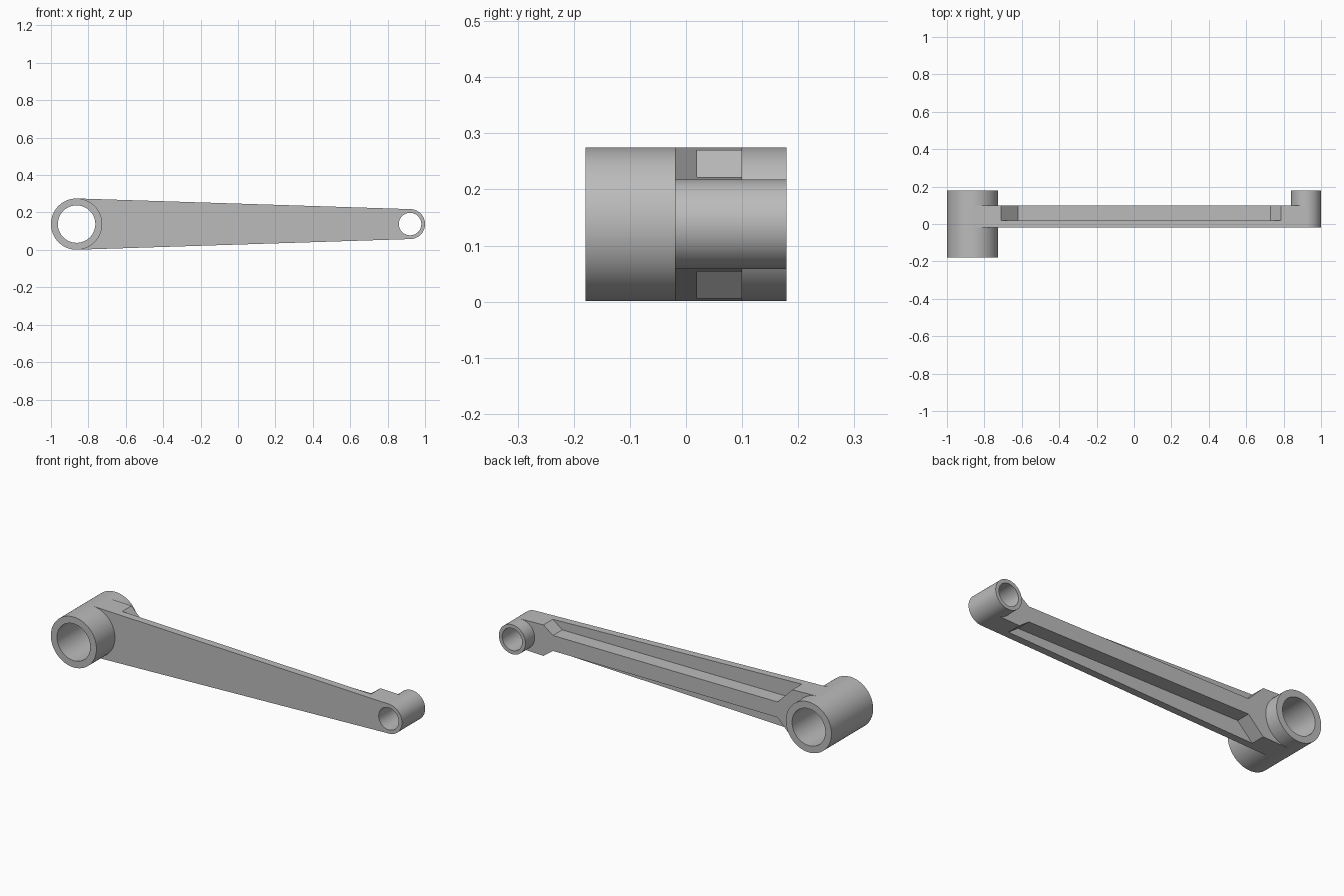
import bpy, bmesh, math

cube = bpy.data.objects.get("Cube")
if cube:
    bpy.data.objects.remove(cube)

ZC = 0.138                       # height of the arm's centre line
BIG_X, BIG_R, BIG_BORE = -0.863, 0.137, 0.10
SMALL_X, SMALL_R, SMALL_BORE = 0.92, 0.08, 0.06

metal = bpy.data.materials.new("grey metal")
metal.use_nodes = True
colour = (0.50, 0.50, 0.50, 1)
metal.diffuse_color = colour
metal.node_tree.nodes["Principled BSDF"].inputs["Base Color"].default_value = colour


def prism(name, outline, y0, y1):
    """Extrude an outline of (x, height from centre line) from y0 to y1."""
    bm = bmesh.new()
    face = bm.faces.new([bm.verts.new((x, y0, ZC + h)) for x, h in outline])
    moved = bmesh.ops.extrude_face_region(bm, geom=[face])["geom"]
    verts = [v for v in moved if isinstance(v, bmesh.types.BMVert)]
    bmesh.ops.translate(bm, verts=verts, vec=(0, y1 - y0, 0))
    bmesh.ops.recalc_face_normals(bm, faces=bm.faces)
    mesh = bpy.data.meshes.new(name)
    bm.to_mesh(mesh)
    bm.free()
    mesh.materials.append(metal)
    obj = bpy.data.objects.new(name, mesh)
    bpy.context.collection.objects.link(obj)
    return obj


def circle(x, r, n=96):
    return [(x + r * math.cos(math.tau * i / n), r * math.sin(math.tau * i / n)) for i in range(n)]


def mirrored(upper):
    return upper + [(x, -h) for x, h in reversed(upper)]


# Straight edges tangent to both bosses
slope = math.asin((BIG_R - SMALL_R) / (SMALL_X - BIG_X))
big_tangent = (BIG_X + BIG_R * math.sin(slope), BIG_R * math.cos(slope))
small_tangent = (SMALL_X + SMALL_R * math.sin(slope), SMALL_R * math.cos(slope))


def edge(x):
    return (x, big_tangent[1] - (x - big_tangent[0]) * math.tan(slope))


# Tapered front plate, and the rib behind it that flares at both ends
arm = prism("crank_arm", mirrored([big_tangent, small_tangent]), -0.02, 0.02)
RIB = 0.042
rib = prism("rib", mirrored([big_tangent, edge(-0.71), (-0.62, RIB), (0.73, RIB),
                             edge(0.787), small_tangent]), 0.02, 0.10)

# Bosses and their through bores
big_boss = prism("big_boss", circle(BIG_X, BIG_R), -0.179, 0.179)
small_boss = prism("small_boss", circle(SMALL_X, SMALL_R), -0.02, 0.179)
big_bore = prism("big_bore_cutter", circle(BIG_X, BIG_BORE), -0.3, 0.3)
small_bore = prism("small_bore_cutter", circle(SMALL_X, SMALL_BORE), -0.3, 0.3)

# Join everything into one solid, then drill it
steps = [(rib, "UNION"), (big_boss, "UNION"), (small_boss, "UNION"),
         (big_bore, "DIFFERENCE"), (small_bore, "DIFFERENCE")]
for tool, operation in steps:
    mod = arm.modifiers.new(tool.name, "BOOLEAN")
    mod.object, mod.operation, mod.solver = tool, operation, "EXACT"
    tool.hide_render = True

bpy.context.view_layer.update()
solid = bpy.data.meshes.new_from_object(arm.evaluated_get(bpy.context.evaluated_depsgraph_get()))
arm.modifiers.clear()
arm.data = solid
for tool, operation in steps:
    bpy.data.objects.remove(tool)

# Smooth the round walls and keep the machined edges sharp
bpy.ops.object.select_all(action="DESELECT")
arm.select_set(True)
bpy.context.view_layer.objects.active = arm
bpy.ops.object.shade_smooth_by_angle(angle=math.radians(25))
